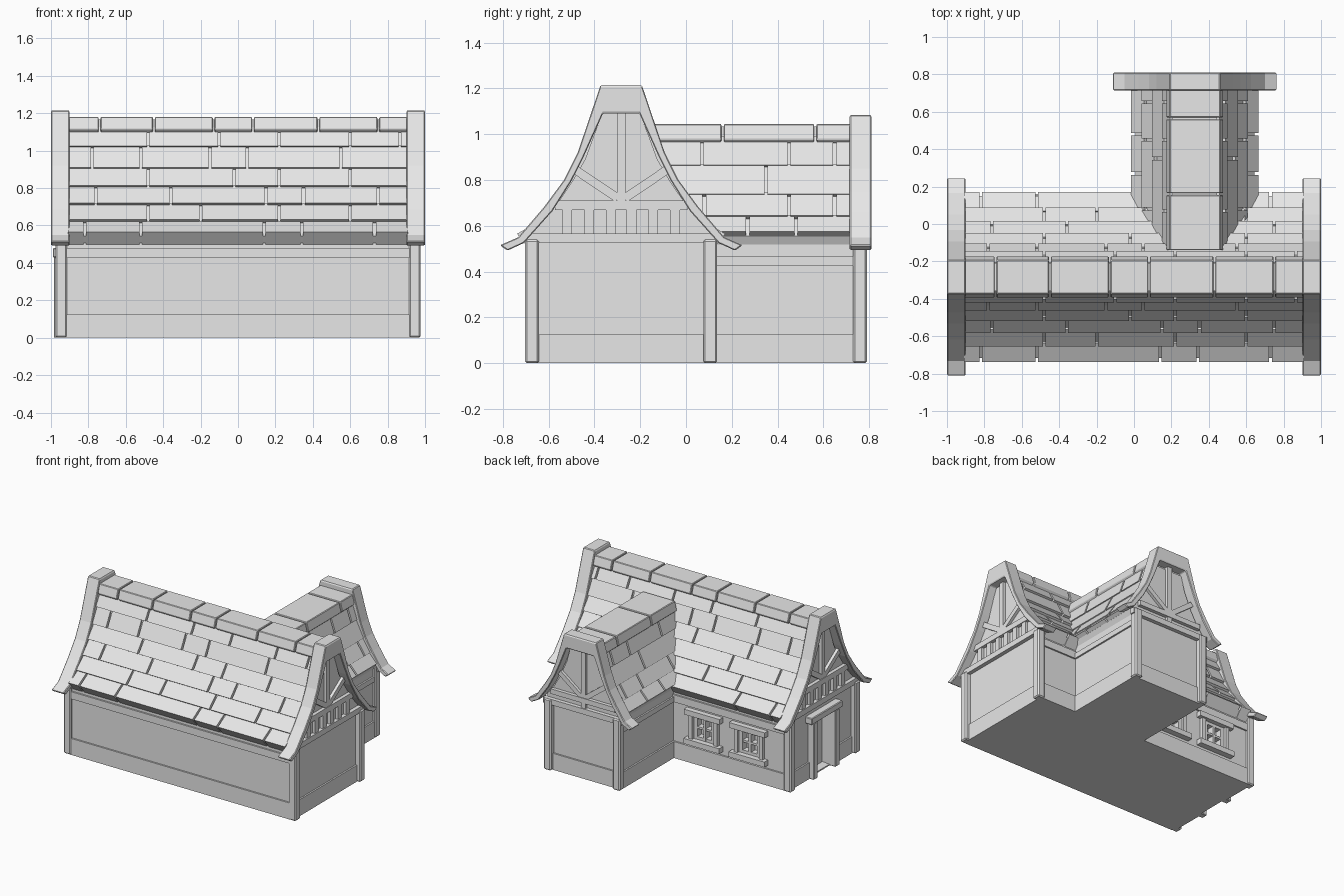
import bpy, bmesh, math
from mathutils import Vector

if "Cube" in bpy.data.objects:
    bpy.data.objects.remove(bpy.data.objects["Cube"])

stone = bpy.data.materials.new("plain grey")
stone.diffuse_color = (0.8, 0.8, 0.8, 1)
stone.use_nodes = True
stone.node_tree.nodes["Principled BSDF"].inputs["Base Color"].default_value = stone.diffuse_color

YC, XC = -0.283, 0.325                      # ridge lines of main house and wing
def main_f(a, h, z): return (a, YC + h, z)  # a runs along the ridge, h across
def wing_f(a, h, z): return (XC + h, a, z)

def finish(name, bm, bevel=0):
    bmesh.ops.recalc_face_normals(bm, faces=bm.faces)
    me = bpy.data.meshes.new(name)
    bm.to_mesh(me)
    bm.free()
    ob = bpy.data.objects.new(name, me)
    bpy.context.collection.objects.link(ob)
    me.materials.append(stone)
    if bevel:
        m = ob.modifiers.new("edge", 'BEVEL')
        m.width, m.segments = bevel, 1
    return ob

def strip(bm, f, outer, inner, a0, a1):
    """Solid band between two matching (h, z) lines, from a0 to a1."""
    rings = [[bm.verts.new(f(a, *p)) for a, p in ((a0, o), (a1, o), (a1, i), (a0, i))]
             for o, i in zip(outer, inner)]
    for r, s in zip(rings, rings[1:]):
        for k in range(4):
            j = (k + 1) % 4
            bm.faces.new((r[k], r[j], s[j], s[k]))
    bm.faces.new(rings[0])
    bm.faces.new(rings[-1])

def box(bm, x0, x1, y0, y1, z0, z1):
    strip(bm, lambda a, h, z: (a, h, z), [(y0, z1), (y1, z1)], [(y0, z0), (y1, z0)], x0, x1)

def boxes(name, items, bevel=0):
    bm = bmesh.new()
    for b in items:
        box(bm, *b)
    return finish(name, bm, bevel)

def bar(bm, f, p, q, w, a0, a1):
    """Timber from p to q lying on a gable."""
    p, q = Vector(p), Vector(q)
    d = (q - p).normalized()
    n = Vector((-d.y, d.x)) * w / 2
    strip(bm, f, [p + n, q + n], [p - n, q - n], a0, a1)

def mirror(pts):
    return [(-h, z) for h, z in pts] + [(h, z) for h, z in reversed(pts)]

def trim(name, f, outer, inner, spans):
    bm = bmesh.new()
    for a0, a1 in spans:
        strip(bm, f, mirror(outer), mirror(inner), a0, a1)
    finish(name, bm, 0.005)

def roof(name, f, rows, seams, a0, a1, step, gap=0.014):
    """Overlapping shingle rows on both slopes."""
    bm = bmesh.new()
    for side in (-1, 1):
        for k, (p, q) in enumerate(zip(rows, rows[1:])):
            p, q = Vector(p), Vector(q)
            d = (q - p).normalized()
            n = Vector((-d.y, d.x))
            last = k == len(rows) - 2
            t = 0.09 if last else 0.04
            o = [p - n * step - d * 0.01, q]
            i = [p - n * t - d * 0.01, q - n * t]
            cuts = [a0] + seams[k] + [a1]
            for m, (c0, c1) in enumerate(zip(cuts, cuts[1:])):
                strip(bm, lambda a, h, z: f(a, side * h, z), o, i,
                      c0 + (gap / 2 if m else 0), c1 - (gap / 2 if c1 != a1 else 0))
    finish(name, bm)

def ridge(name, f, half, z0, z1, foot, cuts):
    bm = bmesh.new()
    for c0, c1 in zip(cuts, cuts[1:]):
        strip(bm, f, [(-foot, z0), (-half, z1), (half, z1), (foot, z0)],
              [(-foot + .02, z0 - .02), (-half + .03, z1 - .06), (half - .03, z1 - .06),
               (foot - .02, z0 - .02)], c0 + .005, c1 - .005)
    finish(name, bm, 0.004)

def core(name, f, rows, a0, a1):
    """Filled roof body under the shingles, also the gable panels."""
    pts = [(h - .022, z - .02) for h, z in reversed(rows)]
    bm = bmesh.new()
    strip(bm, f, mirror(pts), mirror([(h * .9, .49) for h, z in pts]), a0, a1)
    finish(name, bm)

# main roof
rows = [(.098, 1.125), (.138, 1.025), (.18, .91), (.235, .815), (.30, .72), (.372, .632), (.455, .565)]
seams = [[-.48, -.10, .22, .60, .865], [-.78, -.52, -.15, .05, .55], [-.48, -.02, .22, .60],
         [-.76, -.36, .15, .35, .75], [-.48, -.20, .22, .60], [-.82, -.52, .14, .34, .73]]
roof("main_roof_shingles", main_f, rows, seams, -.91, .91, .018)
core("main_roof_body", main_f, rows, -.935, .935)
ridge("main_ridge_caps", main_f, .09, 1.115, 1.18, .11, [-.91, -.74, -.45, -.13, .08, .43, .75, .91])
boxes("main_ridge_bed", [(-.91, .91, YC - .075, YC + .075, 1.05, 1.168)])
trim("main_gable_trims", main_f,
     [(.53, .515), (.45, .55), (.335, .685), (.25, .80), (.19, .92), (.09, 1.215)],
     [(.497, .492), (.425, .525), (.30, .665), (.215, .80), (.165, .90), (.08, 1.09)],
     [(-1, -.9), (.9, 1)])

# wing roof
wrows = [(.142, .985), (.175, .865), (.23, .74), (.285, .645), (.34, .575)]
wseams = [[.07, .45, .65], [.35], [.08, .45, .65], [.27, .48]]
roof("wing_roof_shingles", wing_f, wrows, wseams, -.13, .73, .008)
core("wing_roof_body", wing_f, wrows, -.13, .75)
ridge("wing_ridge_caps", wing_f, .135, .978, 1.045, .152, [-.145, .16, .565, .73])
boxes("wing_ridge_bed", [(XC - .12, XC + .12, -.12, .74, .93, 1.034)])
trim("wing_gable_trim", wing_f,
     [(.44, .515), (.375, .55), (.30, .66), (.245, .75), (.205, .85), (.135, 1.085)],
     [(.41, .493), (.35, .525), (.265, .645), (.21, .75), (.175, .83), (.115, .98)],
     [(.715, .81)])

# gable timbers
bm = bmesh.new()
for s in (-1, 1):
    f = lambda a, h, z: main_f(s * a, h, z)
    A = (.93, .957)
    bar(bm, f, (0, .70), (0, 1.10), .038, *A)
    bar(bm, f, (-.29, .69), (.29, .69), .042, .93, .962)
    bar(bm, f, (-.41, .545), (.41, .545), .042, .93, .965)
    for h in (-.235, -.14, -.045, .045, .14, .235):
        bar(bm, f, (h, .56), (h, .675), .042, *A)
    for m in (-1, 1):
        bar(bm, f, (m * .015, .72), (m * .20, .845), .038, *A)
f = wing_f
bar(bm, f, (0, .54), (0, .99), .038, .745, .772)
bar(bm, f, (-.33, .52), (.33, .52), .042, .745, .78)
bar(bm, f, (-.27, .60), (.27, .60), .038, .745, .777)
for m in (-1, 1):
    bar(bm, f, (m * .015, .62), (m * .20, .76), .036, .745, .772)
finish("gable_timbers", bm)

# walls with recesses for windows and door
YF, YB = -.685, .115
WX0, WX1, WY = XC - .30, XC + .30, .75
WIN = (-.24, -.62)
walls = boxes("main_walls", [(-.935, .935, YF, YB, 0, .53)])
boxes("wing_walls", [(WX0, WX1, .05, WY, 0, .53)])
cut = boxes("opening_cutter", [(w - .10, w + .10, YB - .05, YB + .1, .19, .37) for w in WIN]
            + [(-1.1, -.87, YC - .11, YC + .11, .01, .43)])
cut.hide_render = True
cut.hide_set(True)
m = walls.modifiers.new("openings", 'BOOLEAN')
m.object, m.operation, m.solver = cut, 'DIFFERENCE', 'EXACT'

# plinth and top rails
e = .012
boxes("plinth", [
    (-.93, .93, YF - e, YF + .02, 0, .125), (-.93, WX0, YB - .02, YB + e, 0, .125),
    (WX1, .93, YB - .02, YB + e, 0, .125), (.92, .935 + e, YF, YB, 0, .125),
    (-.935 - e, -.92, YF, YC - .13, 0, .125), (-.935 - e, -.92, YC + .13, YB, 0, .125),
    (WX0 - e, WX0 + .02, YB, WY, 0, .125), (WX1 - .02, WX1 + e, YB, WY, 0, .125),
    (WX0, WX1, WY - .02, WY + e, 0, .125)])
boxes("top_rails", [
    (-.93, .93, YF - e, YF + .02, .425, .48), (-.93, WX0, YB - .02, YB + e, .425, .48),
    (WX1, .93, YB - .02, YB + e, .425, .48),
    (WX0 - e, WX0 + .02, YB, WY, .425, .465), (WX1 - .02, WX1 + e, YB, WY, .425, .465)])

# corner posts
def post(x, y): return (x - .03, x + .03, y - .03, y + .03, 0, .54)
boxes("corner_posts", [post(x, y) for x in (-.945, .945) for y in (-.673, .106)]
      + [post(x, .76) for x in (XC - .29, XC + .29)], .008)

# windows
parts = []
for w in WIN:
    parts += [(w - .15, w + .15, YB - .01, YB + .04, .37, .41),       # lintel
              (w - .15, w + .15, YB - .01, YB + .045, .15, .19)]      # sill
    for s in (-1, 1):
        parts.append((w + s * .105 - .015, w + s * .105 + .015, YB - .045, YB + .025, .19, .37))
        parts.append((w + s * .075 - .015, w + s * .075 + .015, YB - .045, YB + .005, .19, .37))
    parts += [(w - .01, w + .01, YB - .045, YB + .005, .19, .37),
              (w - .09, w + .09, YB - .045, YB + .003, .272, .288),
              (w - .09, w + .09, YB - .045, YB + .004, .19, .212),
              (w - .09, w + .09, YB - .045, YB + .004, .348, .37)]
boxes("windows", parts)

# door frame
boxes("door_frame", [(-.985, -.90, YC + s * .13 - .025, YC + s * .13 + .025, 0, .43) for s in (-1, 1)]
      + [(-.99, -.90, YC - .185, YC + .185, .43, .48)], .005)
